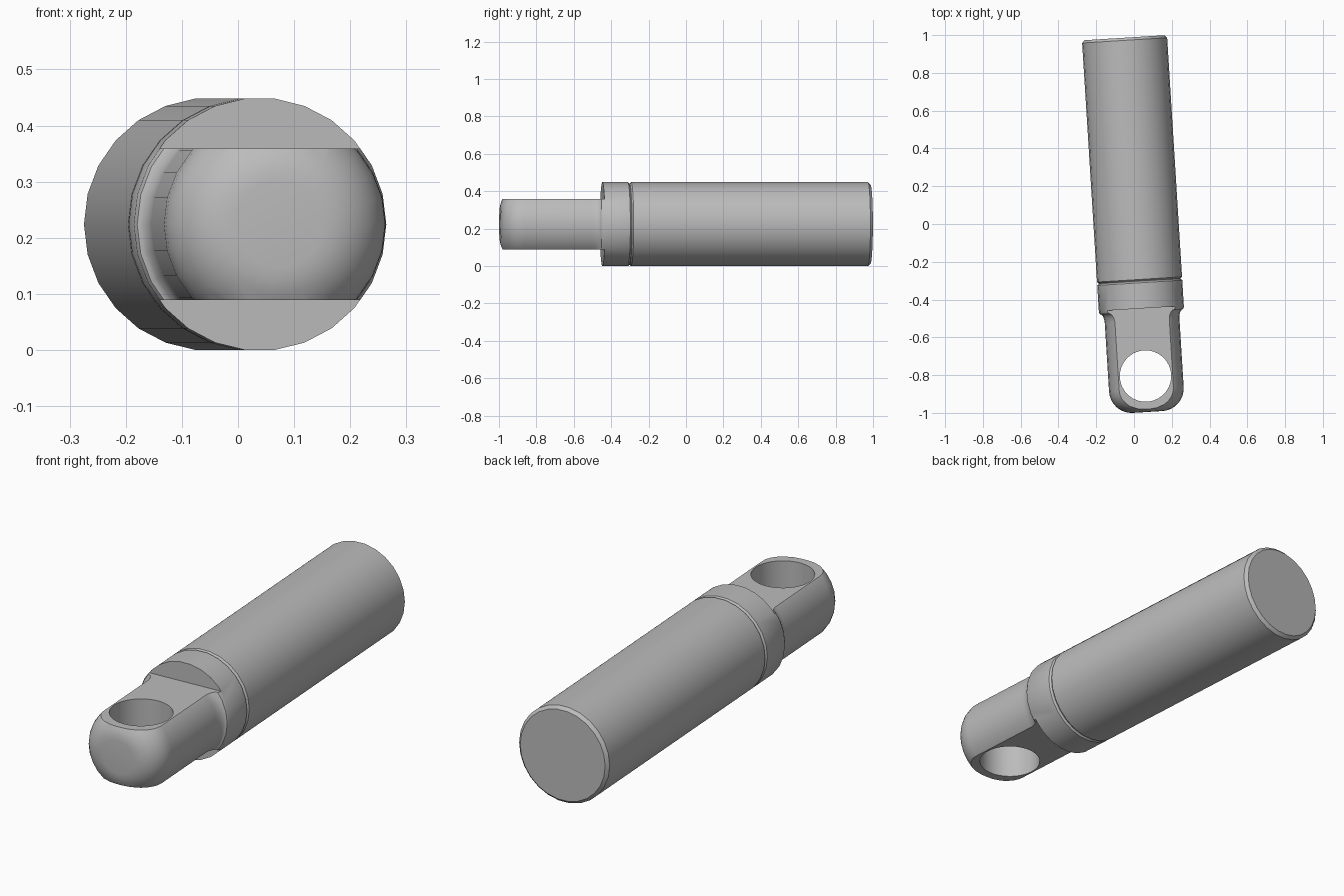
import bpy, bmesh, math
from mathutils import Matrix, Vector

if "Cube" in bpy.data.objects:
    bpy.data.objects.remove(bpy.data.objects["Cube"])

SIDES = 26
R = 0.2255
AXIS_Z = 0.224
PLACE = Matrix.Translation((0.011, 0, AXIS_Z)) @ Matrix.Rotation(math.radians(3.56), 4, 'Z')

grey = bpy.data.materials.new("plain grey")
grey.use_nodes = True
colour = (0.5, 0.5, 0.5, 1)
grey.diffuse_color = colour
grey.node_tree.nodes["Principled BSDF"].inputs["Base Color"].default_value = colour


def make_object(name, bm, matrix):
    bmesh.ops.recalc_face_normals(bm, faces=bm.faces)
    mesh = bpy.data.meshes.new(name)
    bm.to_mesh(mesh)
    bm.free()
    obj = bpy.data.objects.new(name, mesh)
    obj.matrix_world = matrix
    mesh.materials.append(grey)
    bpy.context.collection.objects.link(obj)
    return obj


def revolve(name, profile):
    """Turn (y, radius) points around the local y axis, with capped ends."""
    bm = bmesh.new()
    rings = []
    for y, r in profile:
        angles = [2 * math.pi * i / SIDES for i in range(SIDES)]
        rings.append([bm.verts.new((r * math.cos(a), y, r * math.sin(a))) for a in angles])
    for a, b in zip(rings, rings[1:]):
        for i in range(SIDES):
            j = (i + 1) % SIDES
            bm.faces.new((a[i], a[j], b[j], b[i]))
    bm.faces.new(rings[0])
    bm.faces.new(rings[-1])
    return make_object(name, bm, PLACE)


def cut(target, cutter):
    mod = target.modifiers.new("cut", 'BOOLEAN')
    mod.operation = 'DIFFERENCE'
    mod.solver = 'EXACT'
    mod.object = cutter
    bpy.context.view_layer.objects.active = target
    bpy.ops.object.modifier_apply(modifier=mod.name)
    bpy.data.objects.remove(cutter)


def smooth(obj):
    bpy.ops.object.select_all(action='DESELECT')
    obj.select_set(True)
    bpy.context.view_layer.objects.active = obj
    bpy.ops.object.shade_smooth_by_angle(angle=math.radians(32))


# Main cylinder with small bevelled rims
body = revolve("main_cylinder", [(-0.302, R - 0.008), (-0.294, R), (0.974, R), (0.988, R - 0.014)])

# Rod end: rounded tip, neck, flared fillet and collar
NECK, TIP, ROUND = 0.198, -0.997, 0.12
profile = []
for i in range(9):
    a = math.pi / 2 * i / 8
    profile.append((TIP + ROUND * (1 - math.cos(a)), NECK - ROUND + ROUND * math.sin(a)))
for i in range(6):
    a = math.pi / 2 * i / 5
    profile.append((-0.515 + 0.05 * math.sin(a), NECK + 0.022 * (1 - math.cos(a))))
profile += [(-0.455, R), (-0.312, R), (-0.304, R - 0.008), (-0.29, R - 0.008)]
rod_end = revolve("rod_end", profile)

# Flats above and below the eye
for side in (1, -1):
    bm = bmesh.new()
    bmesh.ops.create_cube(bm, size=1)
    bmesh.ops.scale(bm, vec=Vector((1, 1, 0.4)), verts=bm.verts)
    bmesh.ops.translate(bm, vec=Vector((0, -0.948, side * 0.335)), verts=bm.verts)
    cut(rod_end, make_object("flat_cutter", bm, PLACE))

# Vertical eye hole
bm = bmesh.new()
bmesh.ops.create_cone(bm, cap_ends=True, segments=40, radius1=0.136, radius2=0.136, depth=1)
cut(rod_end, make_object("eye_cutter", bm, Matrix.Translation((0.061, -0.805, AXIS_Z))))

for part in (body, rod_end):
    smooth(part)
